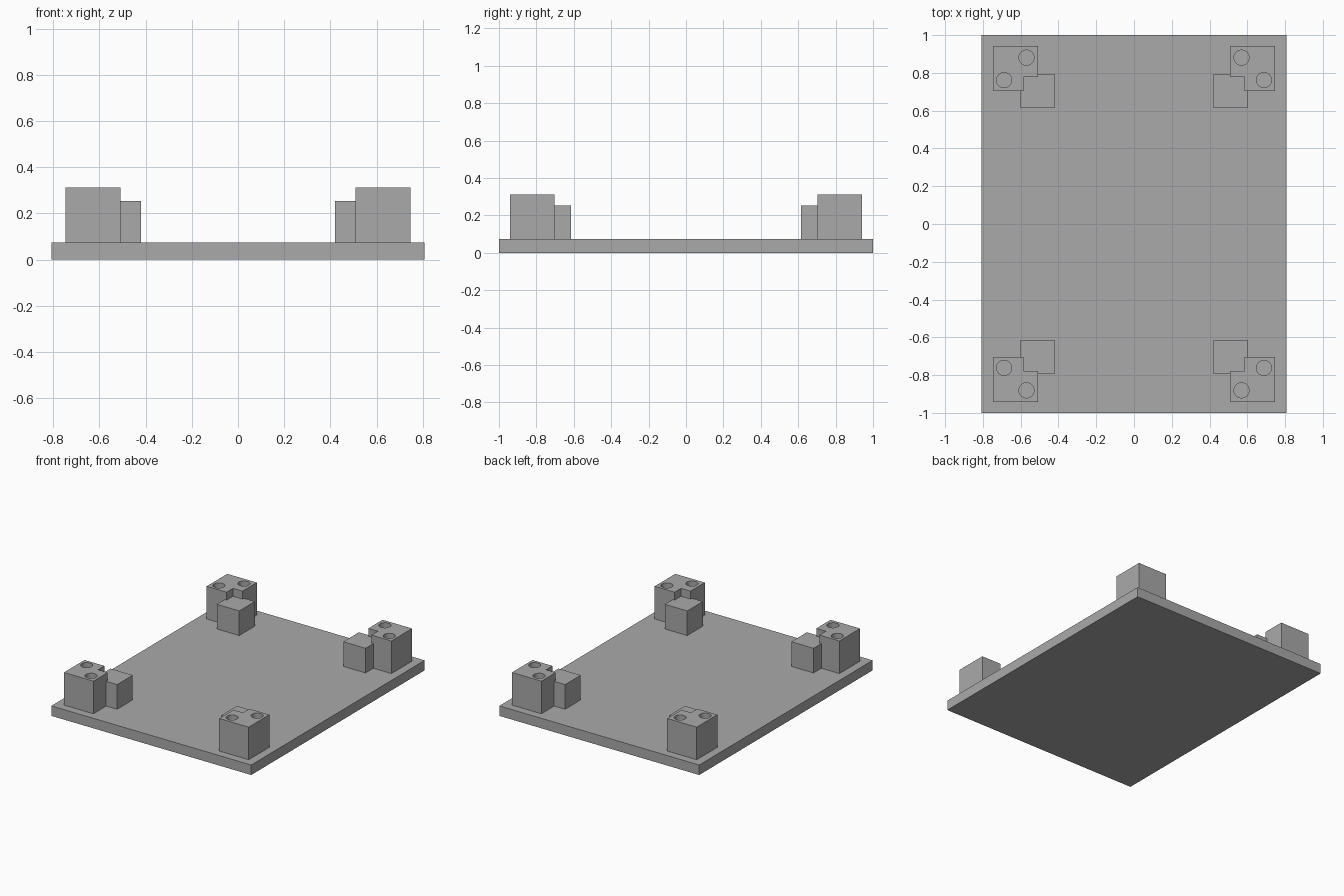
import bpy, bmesh, math

cube = bpy.data.objects.get("Cube")
if cube:
    bpy.data.objects.remove(cube, do_unlink=True)

BASE_TOP, POST_TOP, PAD_TOP = 0.073, 0.311, 0.253

grey = bpy.data.materials.new("plain grey")
grey.use_nodes = True
colour = (0.4, 0.4, 0.4, 1)
grey.diffuse_color = colour
grey.node_tree.nodes["Principled BSDF"].inputs["Base Color"].default_value = colour


def prism(name, outlines, z0, z1):
    """Extrude one or more flat outlines from z0 up to z1."""
    bm = bmesh.new()
    faces = [bm.faces.new([bm.verts.new((x, y, z0)) for x, y in o]) for o in outlines]
    top = bmesh.ops.extrude_face_region(bm, geom=faces, use_keep_orig=True)
    verts = [v for v in top["geom"] if isinstance(v, bmesh.types.BMVert)]
    bmesh.ops.translate(bm, verts=verts, vec=(0, 0, z1 - z0))
    bmesh.ops.recalc_face_normals(bm, faces=bm.faces)
    mesh = bpy.data.meshes.new(name)
    bm.to_mesh(mesh)
    bm.free()
    mesh.materials.append(grey)
    obj = bpy.data.objects.new(name, mesh)
    bpy.context.collection.objects.link(obj)
    return obj


def rect(x0, y0, x1, y1):
    return [(x0, y0), (x1, y0), (x1, y1), (x0, y1)]


def circle(cx, cy, r, n=32):
    angles = [math.tau * i / n for i in range(n)]
    return [(cx + r * math.cos(a), cy + r * math.sin(a)) for a in angles]


def four_corners(obj):
    mirror = obj.modifiers.new("four corners", "MIRROR")
    mirror.use_axis = (True, True, False)
    mirror.use_mirror_merge = False


# Base plate
prism("base_plate", [rect(-0.807, -1, 0.807, 1)], 0, BASE_TOP)

# Corner posts: square blocks with the inner corner notched out
post = prism("corner_posts", [[(0.585, 0.704), (0.746, 0.704), (0.746, 0.942),
                               (0.508, 0.942), (0.508, 0.778), (0.585, 0.778)]],
             BASE_TOP, POST_TOP)

# Two round holes down through each post
holes = prism("hole_cutter", [circle(0.569, 0.881, 0.04), circle(0.688, 0.762, 0.04)],
              BASE_TOP - 0.05, POST_TOP + 0.05)
holes.hide_render = True
holes.hide_viewport = True
cut = post.modifiers.new("holes", "BOOLEAN")
cut.operation = "DIFFERENCE"
cut.solver = "EXACT"
cut.object = holes
four_corners(post)

# Lower inner pads tucked into the post notches
pad = prism("inner_pads", [rect(0.42, 0.614, 0.60, 0.794)], BASE_TOP, PAD_TOP)
four_corners(pad)
